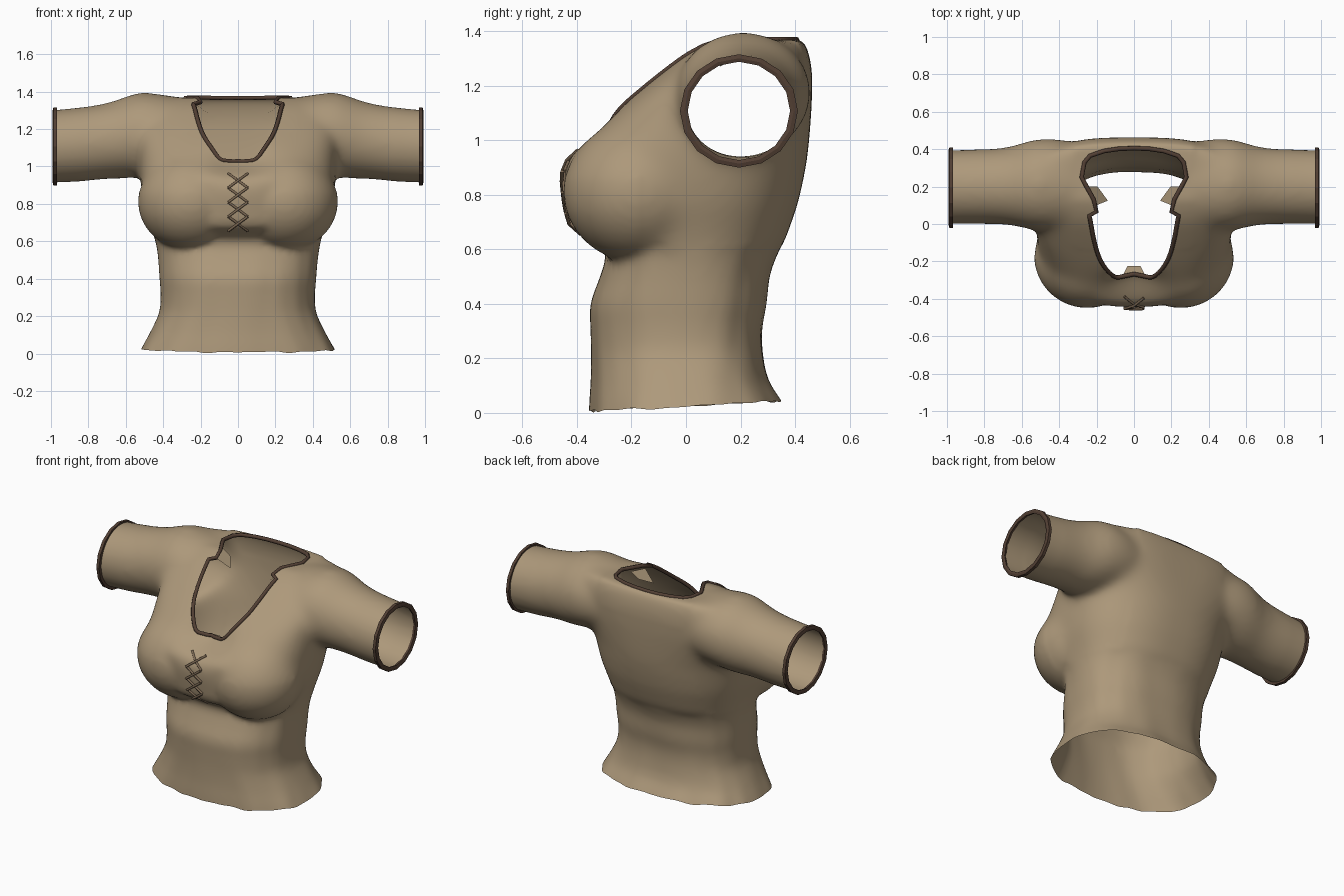
import bpy, bmesh, math
from mathutils import Vector, noise
from mathutils.bvhtree import BVHTree

if "Cube" in bpy.data.objects:
    bpy.data.objects.remove(bpy.data.objects["Cube"])


def material(name, rgb):
    m = bpy.data.materials.new(name)
    m.diffuse_color = (*rgb, 1)
    m.use_nodes = True
    m.node_tree.nodes["Principled BSDF"].inputs["Base Color"].default_value = m.diffuse_color
    return m


CLOTH = material("tan cloth", (0.42, 0.318, 0.197))
TRIM = material("dark brown trim", (0.085, 0.05, 0.034))
LACE = material("brown lace", (0.21, 0.145, 0.09))


def make_object(name, verts, faces, mats, smooth=True):
    me = bpy.data.meshes.new(name)
    me.from_pydata(verts, [], faces)
    for m in mats:
        me.materials.append(m)
    for p in me.polygons:
        p.use_smooth = smooth
    ob = bpy.data.objects.new(name, me)
    bpy.context.collection.objects.link(ob)
    return ob


def activate(ob):
    bpy.ops.object.select_all(action='DESELECT')
    ob.select_set(True)
    bpy.context.view_layer.objects.active = ob


def apply_modifier(ob, kind, **settings):
    mod = ob.modifiers.new(kind.lower(), kind)
    for key, value in settings.items():
        setattr(mod, key, value)
    activate(ob)
    bpy.ops.object.modifier_apply(modifier=mod.name)


def spline(rows, steps=4):
    """Catmull-Rom rows between the given rows."""
    out = []
    for i in range(len(rows) - 1):
        a, b, c, d = (rows[min(max(i + k, 0), len(rows) - 1)] for k in (-1, 0, 1, 2))
        for s in range(steps):
            t = s / steps
            out.append([q + 0.5 * t * (r - p + t * (2 * p - 5 * q + 4 * r - w + t * (3 * (q - r) + w - p)))
                        for p, q, r, w in zip(a, b, c, d)])
    return out + [list(rows[-1])]


def loft(rings, verts, faces):
    """Append a closed, capped loft to a vertex and face list."""
    base, n = len(verts), len(rings[0])
    for r in rings:
        verts.extend(r)
    for i in range(len(rings) - 1):
        for j in range(n):
            k = (j + 1) % n
            a = base + i * n
            faces.append((a + j, a + k, a + n + k, a + n + j))
    faces.append(tuple(base + j for j in reversed(range(n))))
    faces.append(tuple(base + (len(rings) - 1) * n + j for j in range(n)))


def power(v, p):
    return math.copysign(abs(v) ** p, v)


# Torso: height, half width, front y, back y, centre y
TORSO = [(-0.08, 0.57, -0.355, 0.41, 0.0), (0.03, 0.515, -0.352, 0.36, 0.0),
         (0.12, 0.465, -0.347, 0.305, 0.0), (0.22, 0.42, -0.347, 0.283, 0.0),
         (0.31, 0.412, -0.35, 0.28, 0.0), (0.40, 0.418, -0.35, 0.295, 0.0),
         (0.50, 0.425, -0.315, 0.305, 0.0), (0.575, 0.435, -0.295, 0.33, 0.0),
         (0.625, 0.45, -0.32, 0.358, 0.0), (0.68, 0.465, -0.41, 0.38, 0.0),
         (0.77, 0.495, -0.435, 0.41, 0.0), (0.87, 0.515, -0.445, 0.433, 0.0),
         (0.95, 0.525, -0.435, 0.447, 0.02), (1.04, 0.53, -0.34, 0.455, 0.08),
         (1.15, 0.54, -0.208, 0.462, 0.14), (1.24, 0.54, -0.098, 0.462, 0.18),
         (1.31, 0.53, -0.003, 0.452, 0.21), (1.35, 0.51, 0.075, 0.437, 0.22),
         (1.368, 0.48, 0.13, 0.425, 0.24)]
verts, faces, rings = [], [], []
for z, hw, front, back, yc in spline(TORSO):
    ring = []
    e = 0.82 - 0.16 * min(max((z - 0.95) / 0.2, 0), 1)   # squarer toward the shoulders
    for j in range(80):
        a = 2 * math.pi * j / 80
        c, s = math.cos(a), math.sin(a)
        # hem ripples and soft waist folds
        k = 1 + 0.010 * math.sin(11 * a) * max(0, 1 - max(z, 0) / 0.25)
        if z < 0.6:
            k += 0.016 * noise.noise(Vector((c * 4, s * 4, z * 2.5)))
        depth = back - yc if s > 0 else yc - front
        x, y = hw * k * power(c, e), yc + depth * k * power(s, e)
        if s < 0:  # hollow above the lacing
            y += 0.095 * math.exp(-(x / 0.145) ** 2 - ((z - 1.025) / 0.075) ** 2)
        ring.append((x, y, z))
    rings.append(ring)
loft(rings, verts, faces)

# Sleeves: x, centre y, centre z, y radius, z radius
SLEEVE = [(0.2, 0.21, 1.17, 0.2, 0.18), (0.4, 0.21, 1.175, 0.245, 0.21),
          (0.52, 0.21, 1.17, 0.245, 0.227), (0.6, 0.207, 1.155, 0.227, 0.22),
          (0.68, 0.203, 1.14, 0.209, 0.207), (0.82, 0.2, 1.12, 0.2, 0.199),
          (0.98, 0.197, 1.108, 0.197, 0.194), (1.06, 0.197, 1.105, 0.197, 0.194)]
for side in (1, -1):
    loft([[(side * x, y + ry * math.cos(j * math.pi / 20), z + rz * math.sin(j * math.pi / 20))
           for j in range(0, 40)] for x, y, z, ry, rz in spline(SLEEVE)], verts, faces)
    # Bust
    loft([[(side * 0.25 + 0.285 * math.sin(t) * math.cos(a), -0.17 + 0.28 * math.sin(t) * math.sin(a),
            0.812 - 0.262 * math.cos(t)) for a in (j * math.pi / 20 for j in range(40))]
          for t in (math.pi * (i + 0.2) / 20.4 for i in range(21))], verts, faces)

bm = bmesh.new()
bodice = make_object("bodice", verts, faces, [CLOTH, TRIM])
bm.from_mesh(bodice.data)
bmesh.ops.recalc_face_normals(bm, faces=bm.faces)
bm.to_mesh(bodice.data)
bm.free()
apply_modifier(bodice, 'REMESH', mode='VOXEL', voxel_size=0.017, use_smooth_shade=True)
apply_modifier(bodice, 'SMOOTH', factor=0.5, iterations=7)


# Blend the shoulders, armpits and upper bust further
def blend(v):
    x, y, z = abs(v.x), v.y, v.z
    upper = min(max((z - 0.86) / 0.08, 0), 1) * (1 if x > 0.32 or z < 1.2 else 0)
    if x < 0.2 and y < 0:
        upper *= 0.3
    flank = 1 if x > 0.33 and y > -0.17 and z > 0.62 else 0
    return max(upper, flank) * min(max((0.85 - x) / 0.1, 0), 1)


group = bodice.vertex_groups.new(name="blend")
for v in bodice.data.vertices:
    group.add([v.index], blend(v.co), 'REPLACE')
apply_modifier(bodice, 'SMOOTH', factor=0.5, iterations=40, vertex_group="blend")
for p in bodice.data.polygons:
    p.material_index = 0
surface = BVHTree.FromPolygons([v.co.copy() for v in bodice.data.vertices],
                               [tuple(p.vertices) for p in bodice.data.polygons])

# Neckline outline (right half, front to back), mirrored
FRONT = [(0, -0.268), (0.05, -0.278), (0.1, -0.283), (0.15, -0.24), (0.19, -0.17),
         (0.215, -0.08), (0.228, -0.01), (0.238, 0.045)]
HALF = [tuple(p) for p in spline(FRONT, 3)] + [
    (0.2, 0.065), (0.215, 0.13), (0.262, 0.215), (0.28, 0.25), (0.265, 0.33), (0.235, 0.365),
    (0.16, 0.39), (0.08, 0.402), (0, 0.405)]
outline = HALF + [(-x, y) for x, y in HALF[-2:0:-1]]
cv, cf = [], []
loft([[(x, y, 0.93 + 0.47 * (y + 0.3)) for x, y in outline], [(x, y, 1.6) for x, y in outline]], cv, cf)
cutter = make_object("neck_cutter", cv, cf, [CLOTH, TRIM], False)
for p in cutter.data.polygons:
    p.material_index = 1
apply_modifier(bodice, 'BOOLEAN', object=cutter, operation='DIFFERENCE', solver='EXACT')
bpy.data.objects.remove(cutter)

# Open the neck, hem and sleeve ends
bm = bmesh.new()
bm.from_mesh(bodice.data)
bmesh.ops.delete(bm, geom=[f for f in bm.faces if f.material_index == 1], context='FACES')
for co, no in (((0, 0, 0.026), (0, 0.05, -1)), ((0.98, 0, 0), (1, 0, 0)), ((-0.98, 0, 0), (-1, 0, 0))):
    bmesh.ops.bisect_plane(bm, geom=bm.verts[:] + bm.edges[:] + bm.faces[:], plane_co=co, plane_no=no,
                           clear_outer=True)
for v in bm.verts:  # uneven hem
    if v.co.z < 0.12:
        v.co.z += 0.014 * (1 - v.co.z / 0.12) * noise.noise(Vector((v.co.x * 9, v.co.y * 9, 0)))
for f in bm.faces:
    f.smooth = True
bm.to_mesh(bodice.data)
bm.free()
bodice.data.materials.pop(index=1)


def cord(name, paths, radius, mat, cyclic=False):
    """Thin round cords along point paths."""
    cu = bpy.data.curves.new(name, 'CURVE')
    cu.dimensions = '3D'
    cu.bevel_depth, cu.bevel_resolution, cu.use_fill_caps = radius, 1, True
    for path in paths:
        sp = cu.splines.new('POLY')
        sp.points.add(len(path) - 1)
        for pt, co in zip(sp.points, path):
            pt.co = (*co, 1)
        sp.use_cyclic_u = cyclic
    cu.materials.append(mat)
    ob = bpy.data.objects.new(name, cu)
    bpy.context.collection.objects.link(ob)
    activate(ob)
    bpy.ops.object.convert(target='MESH')
    return ob


def drop(x, y):
    hit = surface.ray_cast(Vector((x, y, 3)), Vector((0, 0, -1)))[0]
    return hit if hit else Vector((x, y, 1.36))


# Neck trim follows the cloth edge
cord("neck_trim", [[drop(x, y) for x, y in outline]], 0.012, TRIM, True)

# Folded cloth ends inside the neckline
for side, name in ((1, "right_neck_flap"), (-1, "left_neck_flap")):
    make_object(name, [(side * x, y, z) for x, y, z in
                       ((0.225, 0.09, 1.33), (0.25, 0.2, 1.345), (0.195, 0.2, 1.31), (0.14, 0.125, 1.27))],
                [(0, 1, 2, 3)], [CLOTH], False)
zf = drop(0, -0.275).z
make_object("front_neck_flap", [(-0.06, -0.275, zf), (0.06, -0.275, zf), (0.035, -0.225, zf - 0.005),
                                (-0.035, -0.225, zf - 0.005)], [(0, 1, 2, 3)], [CLOTH], False)

# Cuff bands: faceted rings
for side, name in ((1, "right_cuff"), (-1, "left_cuff")):
    v, f, N = [], [], 16
    section = [(-0.011, 0.192), (0.008, 0.184), (0.012, 0.197), (0.008, 0.212), (-0.011, 0.212)]
    for j in range(N):
        a = 2 * math.pi * j / N
        v += [(side * (0.979 + dx), 0.194 + 1.02 * r * math.cos(a), 1.107 + 0.98 * r * math.sin(a))
              for dx, r in section]
        for i in range(5):
            k = (i + 1) % 5
            q = ((j + 1) % N) * 5
            f.append((j * 5 + i, j * 5 + k, q + k, q + i)[::side])
    make_object(name, v, f, [TRIM], False)


# Crossed front lacing
def chest(x, z, off):
    hit = surface.ray_cast(Vector((x, -2, z)), Vector((0, 1, 0)))[0]
    return Vector((x, (hit.y if hit else -0.43) - off, z))


laces = []
for i in range(4):
    z0 = 0.655 + i * 0.077
    for s in (1, -1):
        laces.append([chest(s * x, z0 + dz, 0.009 + 0.004 * s)
                      for x, dz in ((-0.052, 0), (0, 0.039), (0.052, 0.077))])
cord("front_lacing", laces, 0.007, LACE)
